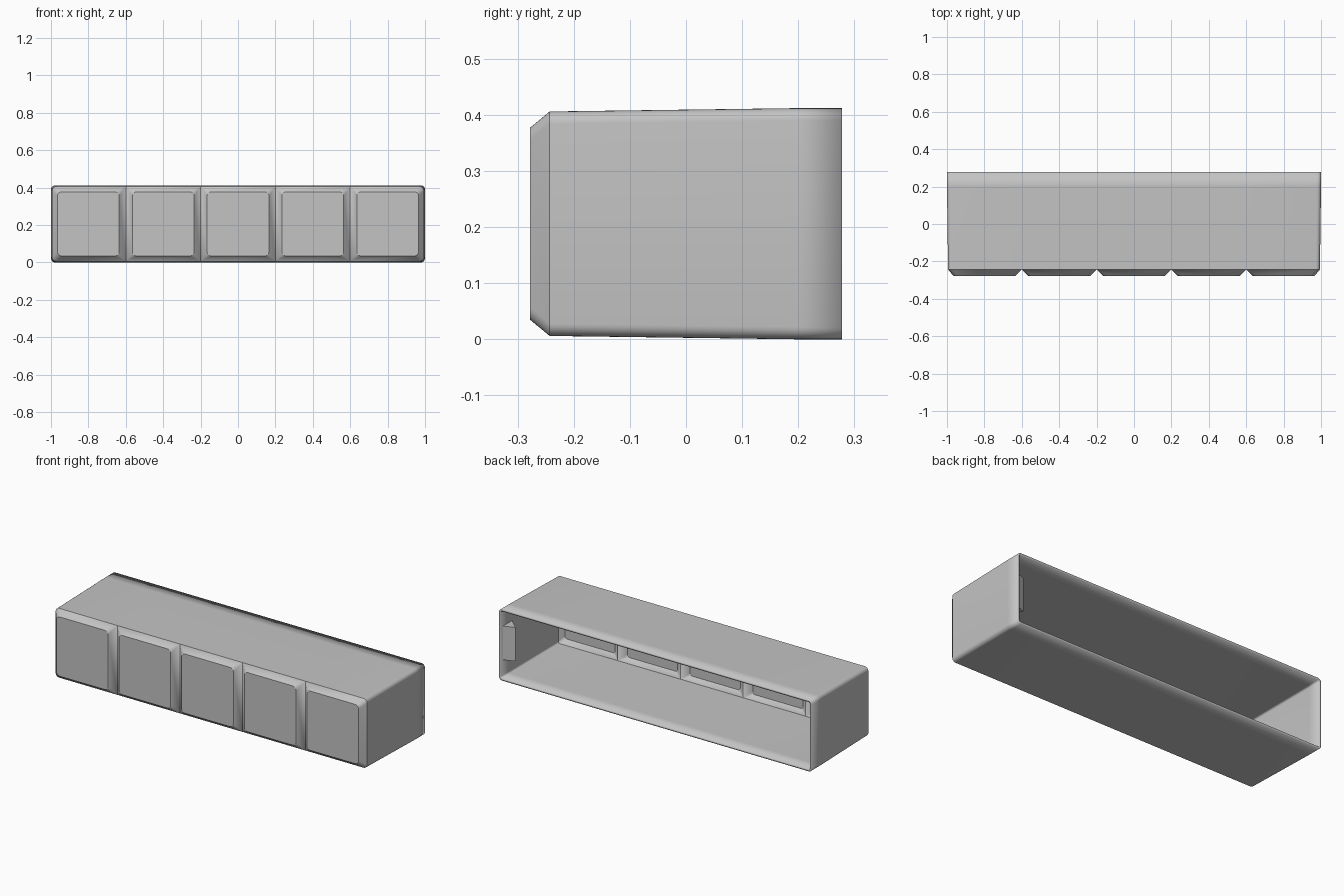
import bpy, bmesh, math

cube = bpy.data.objects.get("Cube")
if cube:
    bpy.data.objects.remove(cube)

MID = 0.206          # mid height, also half the height
INSET = 0.006        # draft of the shell towards the front
BASE_Y, FACE_Y, BACK_Y = -0.243, -0.278, 0.278
GROOVES = (-0.6, -0.2, 0.2, 0.6)
STEPS = 6

grey = bpy.data.materials.new("plain grey")
grey.use_nodes = True
color = (0.55, 0.55, 0.55, 1)
grey.diffuse_color = color
grey.node_tree.nodes["Principled BSDF"].inputs["Base Color"].default_value = color


def outline(x0, x1, half, y, r_left, r_right, splits=()):
    """Rounded rectangle facing the front, counter-clockwise from the right top."""
    pts = []
    for cx, sz, r, start in ((x1, 1, r_right, 0), (x0, 1, r_left, 90),
                             (x0, -1, r_left, 180), (x1, -1, r_right, 270)):
        ox = cx - r if cx == x1 else cx + r
        oz = MID + sz * (half - r)
        for i in range(STEPS + 1):
            a = math.radians(start + 90 * i / STEPS)
            pts.append((ox + r * math.cos(a), y, oz + r * math.sin(a)))
        # extra points where the grooves meet the top and bottom edges
        if start == 0:
            pts += [(x, y, MID + half) for x in reversed(splits)]
        if start == 180:
            pts += [(x, y, MID - half) for x in splits]
    return pts


def loft(bm, sections, cap=False):
    loops = [[bm.verts.new(p) for p in s] for s in sections]
    for a, b in zip(loops, loops[1:]):
        for i in range(len(a)):
            j = (i + 1) % len(a)
            bm.faces.new((a[i], a[j], b[j], b[i]))
    if cap:
        bm.faces.new(loops[-1])


def finish(bm, name):
    bmesh.ops.remove_doubles(bm, verts=bm.verts, dist=0.0001)
    bmesh.ops.recalc_face_normals(bm, faces=bm.faces)
    mesh = bpy.data.meshes.new(name)
    bm.to_mesh(mesh)
    bm.free()
    mesh.materials.append(grey)
    obj = bpy.data.objects.new(name, mesh)
    bpy.context.collection.objects.link(obj)
    return obj


# Open-backed housing: straight rim, then a slight taper to the front
bm = bmesh.new()
R = 0.022
loft(bm, [outline(-1 + i, 1 - i, MID - i, y, R, R, GROOVES)
          for y, i in ((BACK_Y, 0), (0.2, 0), (BASE_Y, INSET))])

# Five raised pads with sloped edges, meeting in V grooves
edges = (-1 + INSET, *GROOVES, 1 - INSET)
for k, (x0, x1) in enumerate(zip(edges, edges[1:])):
    base = outline(x0, x1, MID - INSET, BASE_Y,
                   R if k == 0 else 0, R if k == 4 else 0)
    c = -0.8 + 0.4 * k
    face = outline(c - 0.165, c + 0.165, 0.171, FACE_Y, R, R)
    loft(bm, [base, face], cap=True)
housing = finish(bm, "housing")

# Thin wall
wall = housing.modifiers.new("wall", "SOLIDIFY")
wall.thickness = 0.012
wall.offset = -1
wall.use_even_offset = True

bpy.ops.object.select_all(action="DESELECT")
housing.select_set(True)
bpy.context.view_layer.objects.active = housing
bpy.ops.object.shade_smooth_by_angle(angle=math.radians(30))

# Wedge-shaped catch on the inside of the left wall
bm = bmesh.new()
wedge = ((0.992, 0.26), (0.925, 0.235), (0.992, 0.17))
loops = [[bm.verts.new((x, y, z)) for x, y in wedge] for z in (0.11, 0.305)]
for loop in loops:
    bm.faces.new(loop)
for i in range(3):
    j = (i + 1) % 3
    bm.faces.new((loops[0][i], loops[0][j], loops[1][j], loops[1][i]))
finish(bm, "inner_catch")
